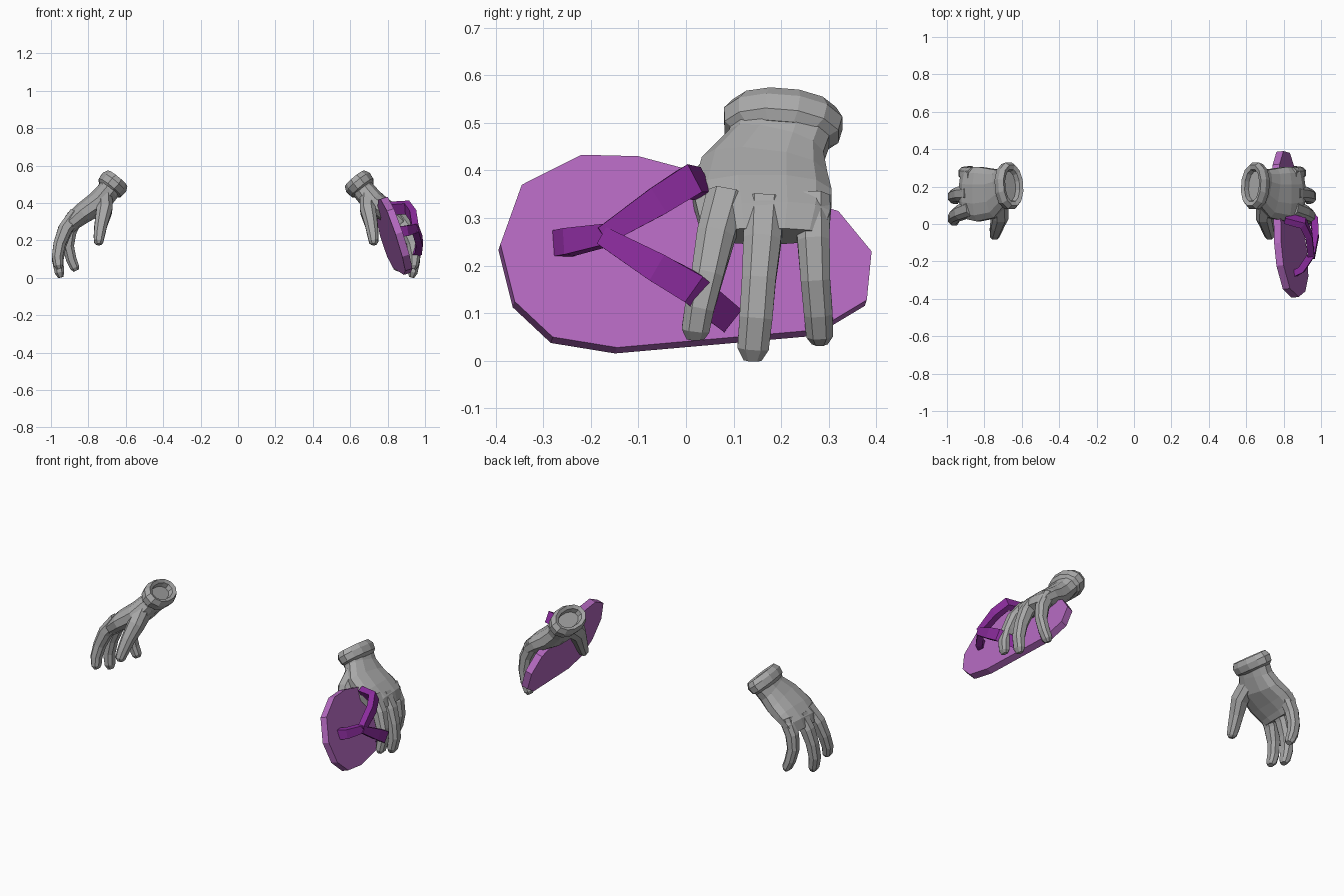
import bpy, bmesh, math
from mathutils import Vector as V


def material(name, rgb):
    m = bpy.data.materials.new(name)
    m.diffuse_color = (*rgb, 1)
    return m


GREY = material("glove grey", (0.39, 0.39, 0.39))
SOLE = material("light purple", (0.45, 0.14, 0.52))
STRAP = material("deep purple", (0.26, 0.025, 0.34))


def finish(bm, name, mat):
    bmesh.ops.recalc_face_normals(bm, faces=bm.faces)
    me = bpy.data.meshes.new(name)
    bm.to_mesh(me)
    bm.free()
    me.materials.append(mat)
    ob = bpy.data.objects.new(name, me)
    bpy.context.collection.objects.link(ob)
    return ob


def sweep(bm, rows, side, sides=8, power=0.8, axis=None, turn=0.5):
    """Loft rounded rings; each row is x, y, z, half width along side, half depth."""
    pts = [V(r[:3]) for r in rows]
    rings = []
    for i, r in enumerate(rows):
        t = axis or (pts[min(i + 1, len(pts) - 1)] - pts[max(i - 1, 0)])
        t = t.normalized()
        a = V(side)
        a = (a - t * a.dot(t)).normalized()
        b = t.cross(a)
        ring = []
        for k in range(sides):
            w = 2 * math.pi * (k + turn) / sides
            c, s = math.cos(w), math.sin(w)
            c = math.copysign(abs(c) ** power, c)
            s = math.copysign(abs(s) ** power, s)
            ring.append(bm.verts.new(pts[i] + a * c * r[3] + b * s * r[4]))
        rings.append(ring)
    for p, q in zip(rings, rings[1:]):
        for k in range(sides):
            n = (k + 1) % sides
            bm.faces.new((p[k], p[n], q[n], q[k]))
    bm.faces.new(rings[0])
    bm.faces.new(rings[-1])


# Hand parts: palm, then thumb and three curled fingers
PALM = [(0.68, 0.20, 0.485, 0.108, 0.062), (0.705, 0.19, 0.45, 0.106, 0.062),
        (0.755, 0.165, 0.395, 0.138, 0.066), (0.83, 0.16, 0.345, 0.150, 0.058),
        (0.885, 0.165, 0.30, 0.142, 0.050), (0.905, 0.165, 0.262, 0.125, 0.036)]
DIGITS = {
    "thumb": [(0.715, 0.12, 0.42, 0.06, 0.045), (0.715, 0.045, 0.36, 0.052, 0.045),
              (0.732, -0.005, 0.29, 0.042, 0.037), (0.742, -0.042, 0.225, 0.034, 0.031),
              (0.745, -0.060, 0.192, 0.028, 0.026), (0.745, -0.064, 0.178, 0.016, 0.015)],
    "front_finger": [(0.865, 0.085, 0.34, 0.045, 0.042), (0.925, 0.062, 0.26, 0.042, 0.040),
                     (0.955, 0.045, 0.18, 0.036, 0.034), (0.966, 0.028, 0.11, 0.033, 0.031),
                     (0.960, 0.020, 0.065, 0.031, 0.026), (0.955, 0.020, 0.047, 0.020, 0.015)],
    "middle_finger": [(0.875, 0.165, 0.33, 0.045, 0.042), (0.925, 0.160, 0.25, 0.042, 0.040),
                      (0.952, 0.153, 0.17, 0.038, 0.035), (0.964, 0.147, 0.09, 0.037, 0.032),
                      (0.954, 0.141, 0.027, 0.035, 0.027), (0.948, 0.140, 0.002, 0.020, 0.015)],
    "rear_finger": [(0.855, 0.265, 0.34, 0.040, 0.040), (0.898, 0.268, 0.25, 0.036, 0.038),
                    (0.908, 0.272, 0.17, 0.033, 0.033), (0.892, 0.278, 0.10, 0.032, 0.030),
                    (0.873, 0.281, 0.055, 0.030, 0.026), (0.865, 0.281, 0.038, 0.018, 0.016)],
}
# Cuff profile: distance along the arm, half width, half depth (starts inside the opening)
CUFF = [(0.035, 0.080, 0.044), (0.008, 0.088, 0.050), (0.0, 0.112, 0.069),
        (0.028, 0.129, 0.083), (0.064, 0.124, 0.078), (0.082, 0.100, 0.060)]


def glove(label, sign, shift):
    parts = {}

    def part(name, *args, **kw):
        bm = bmesh.new()
        sweep(bm, *args, **kw)
        for v in bm.verts:
            v.co.x = sign * (v.co.x + shift)
        finish(bm, label + "_" + name, GREY)

    part("palm", PALM, (0, 1, 0), sides=12)
    for name, rows in DIGITS.items():
        part(name, rows, (0, 1, 0))
    d = V((0.63, -0.10, -0.77)).normalized()
    rows = [(*(V((0.645, 0.207, 0.53)) + d * s), w, h) for s, w, h in CUFF]
    part("cuff", rows, (0, 1, 0), sides=12, power=0.95, axis=d)


glove("left", -1, 0)
glove("right", 1, -0.02)

# Sandal sole: tilted plate with an uneven polygon outline
OUTLINE = [(-0.39, 0.245), (-0.345, 0.37), (-0.22, 0.433), (-0.10, 0.43), (0.05, 0.39),
           (0.32, 0.315), (0.39, 0.23), (0.38, 0.128), (0.275, 0.065),
           (-0.145, 0.028), (-0.28, 0.05), (-0.36, 0.125)]
normal = V((1, 0.11, 0.33)).normalized()


def on_sole(y, z, lift=0):
    return V((0.885 - 0.11 * y - 0.33 * (z - 0.1), y, z)) + normal * lift


bm = bmesh.new()
top = [bm.verts.new(on_sole(y, z)) for y, z in OUTLINE]
low = [bm.verts.new(on_sole(y, z, -0.04)) for y, z in OUTLINE]
bm.faces.new(top)
bm.faces.new(low)
for i in range(len(top)):
    j = (i + 1) % len(top)
    bm.faces.new((top[i], top[j], low[j], low[i]))
finish(bm, "sandal_sole", SOLE)

# Straps: toe post and two bent side bands meeting in a Y
STRAPS = {
    "toe_post": ((0, 0.1, 1), [(0.855, -0.265, 0.245, 0.028, 0.018),
                               (0.895, -0.245, 0.25, 0.028, 0.018),
                               (0.948, -0.165, 0.265, 0.022, 0.018)]),
    "upper_strap": ((0, -0.5, 0.85), [(0.948, -0.175, 0.262, 0.020, 0.018),
                                      (0.935, -0.06, 0.335, 0.031, 0.018),
                                      (0.905, 0.005, 0.376, 0.033, 0.020),
                                      (0.81, 0.03, 0.372, 0.030, 0.018)]),
    "lower_strap": ((0, 0.6, 0.8), [(0.948, -0.175, 0.262, 0.020, 0.018),
                                    (0.97, -0.06, 0.195, 0.031, 0.018),
                                    (0.965, 0.01, 0.155, 0.033, 0.020),
                                    (0.885, 0.09, 0.09, 0.030, 0.018)]),
}
for name, (side, rows) in STRAPS.items():
    bm = bmesh.new()
    # square section: scale up so corners reach the full width
    rows = [(x, y, z, w * 1.41, h * 1.41) for x, y, z, w, h in rows]
    sweep(bm, rows, side, sides=4, power=1)
    finish(bm, name, STRAP)
